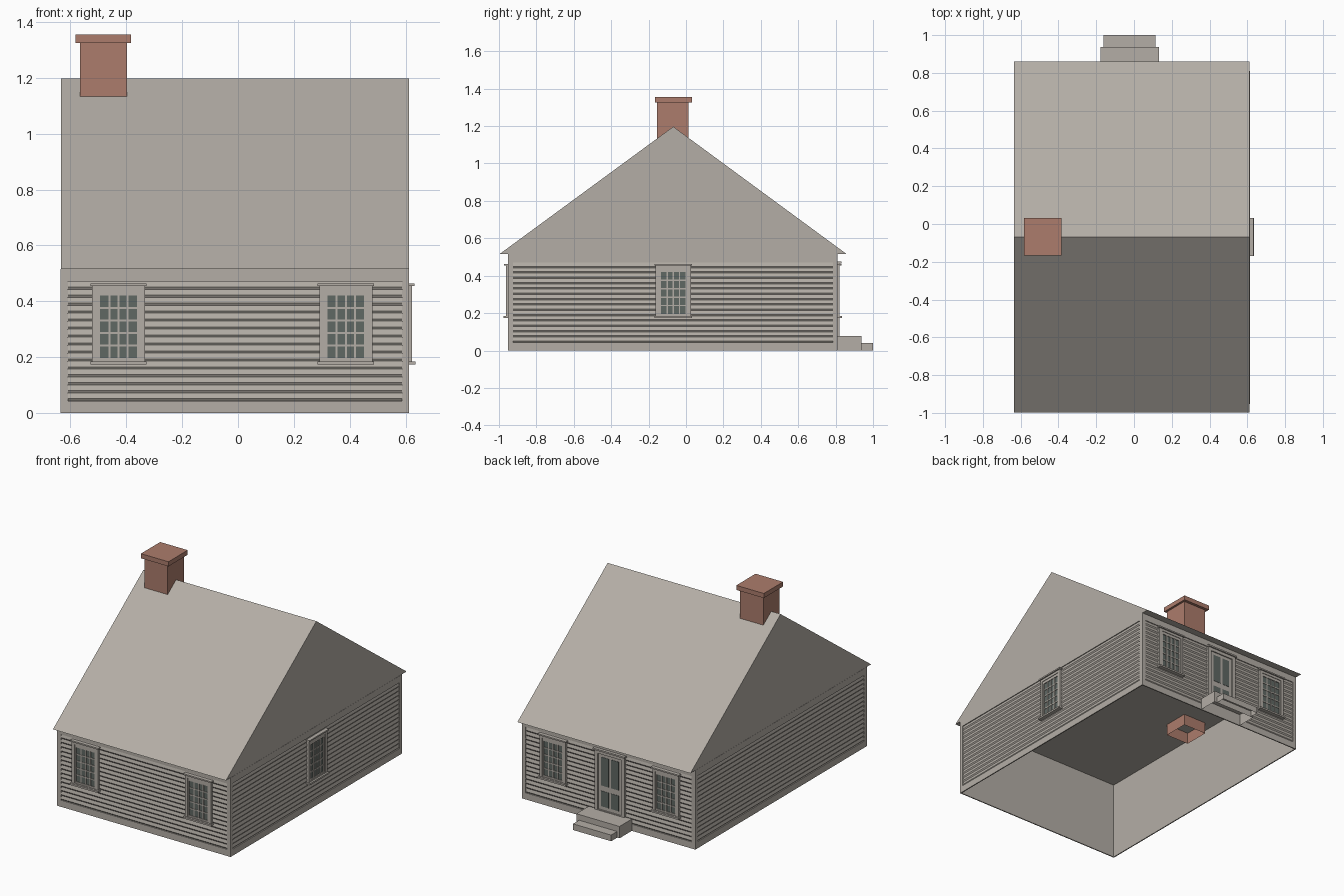
import bpy, bmesh

cube = bpy.data.objects.get("Cube")
if cube:
    bpy.data.objects.remove(cube, do_unlink=True)


def material(name, rgb):
    m = bpy.data.materials.new(name)
    m.use_nodes = True
    m.diffuse_color = (*rgb, 1)
    m.node_tree.nodes["Principled BSDF"].inputs["Base Color"].default_value = (*rgb, 1)
    return m


GREY = material("weathered_grey", (0.456, 0.423, 0.381))
BRICK = material("brick_red", (0.413, 0.202, 0.150))
GLASS = material("dark_glass", (0.117, 0.138, 0.127))

# Overall sizes
X0, X1, Y0, Y1 = -0.628, 0.606, -0.945, 0.804
EAVE, RIDGE, RIDGE_Y = 0.515, 1.197, -0.068
TRIM = 0.007

# Each wall maps (along, outward, up) to world space
WALLS = {
    "front": lambda u, v, z: (u, Y0 - v, z),
    "back": lambda u, v, z: (u, Y1 + v, z),
    "left": lambda u, v, z: (X1 + v, u, z),
    "right": lambda u, v, z: (X0 - v, u, z),
}


def world(u, v, z):
    return (u, v, z)


def prism(bm, profile, a, b, place):
    """Extrude an (outward, up) profile along a wall from a to b."""
    ends = [[bm.verts.new(place(u, v, z)) for v, z in profile] for u in (a, b)]
    n = len(profile)
    bm.faces.new(ends[0])
    bm.faces.new(ends[1][::-1])
    for i in range(n):
        j = (i + 1) % n
        bm.faces.new((ends[0][i], ends[1][i], ends[1][j], ends[0][j]))


def box(bm, u, v, z, place=world):
    prism(bm, [(v[0], z[0]), (v[1], z[0]), (v[1], z[1]), (v[0], z[1])], u[0], u[1], place)


def finish(bm, name, mat, open_bottom=False):
    bmesh.ops.recalc_face_normals(bm, faces=bm.faces)
    if open_bottom:
        low = [f for f in bm.faces if f.normal.z < -0.9]
        bmesh.ops.delete(bm, geom=low, context="FACES")
    mesh = bpy.data.meshes.new(name)
    bm.to_mesh(mesh)
    bm.free()
    mesh.materials.append(mat)
    ob = bpy.data.objects.new(name, mesh)
    bpy.context.scene.collection.objects.link(ob)
    return ob


# Wall shell, open below and above
bm = bmesh.new()
box(bm, (X0, X1), (Y0, Y1), (0, EAVE))
bmesh.ops.recalc_face_normals(bm, faces=bm.faces)
bmesh.ops.delete(bm, geom=[f for f in bm.faces if abs(f.normal.z) > 0.9], context="FACES")
finish(bm, "wall_shell", GREY)

# Clapboard siding and the boards framing it
SKIRT, FRIEZE, BOARDS, CORNER = 0.043, 0.471, 15, 0.019
for side, place in WALLS.items():
    a, b = (X0, X1) if side in ("front", "back") else (Y0, Y1)
    step = (FRIEZE - SKIRT) / BOARDS
    profile = [(0, SKIRT)]
    for i in range(BOARDS):
        z = SKIRT + i * step
        profile += [(TRIM - 0.001, z + 0.008), (0.001, z + step)]
    profile.append((0, FRIEZE))
    bm = bmesh.new()
    prism(bm, profile, a + CORNER, b - CORNER, place)
    finish(bm, side + "_siding", GREY)

    bm = bmesh.new()
    box(bm, (a - TRIM, b + TRIM), (0, TRIM), (0, SKIRT), place)
    box(bm, (a - TRIM, b + TRIM), (0, TRIM), (FRIEZE, EAVE), place)
    box(bm, (a - TRIM, a + CORNER), (0, TRIM), (SKIRT, FRIEZE), place)
    box(bm, (b - CORNER, b + TRIM), (0, TRIM), (SKIRT, FRIEZE), place)
    finish(bm, side + "_trim", GREY)

# Gabled roof with a flat soffit
bm = bmesh.new()
prism(bm, [(-0.998, EAVE), (0.86, EAVE), (RIDGE_Y, RIDGE)], -0.634, 0.612, world)
finish(bm, "roof", GREY)


def frame(bm, c, outer, inner, z, inner_z, v, place):
    """Rectangular frame around an opening centred on c."""
    box(bm, (c - outer, c - inner), v, z, place)
    box(bm, (c + inner, c + outer), v, z, place)
    box(bm, (c - inner, c + inner), v, (z[0], inner_z[0]), place)
    box(bm, (c - inner, c + inner), v, (inner_z[1], z[1]), place)


def window(name, c, place):
    half, z0, z1 = 0.066, 0.196, 0.420
    bm = bmesh.new()
    frame(bm, c, 0.095, 0.076, (0.182, 0.456), (0.186, 0.438), (0, 0.018), place)
    frame(bm, c, 0.076, half, (0.186, 0.438), (z0, z1), (0, 0.014), place)
    box(bm, (c - 0.101, c + 0.101), (0, 0.027), (0.454, 0.463), place)
    box(bm, (c - 0.101, c + 0.101), (0, 0.030), (0.173, 0.184), place)
    # Glazing bars
    cols, rows, bar = 4, 5, 0.0035
    for i in range(1, cols):
        u = c - half + 2 * half * i / cols
        box(bm, (u - bar, u + bar), (0.008, 0.013), (z0, z1), place)
    for i in range(1, rows):
        z = z0 + (z1 - z0) * i / rows
        box(bm, (c - half, c + half), (0.008, 0.0125), (z - bar, z + bar), place)
    finish(bm, name + "_frame", GREY)
    bm = bmesh.new()
    box(bm, (c - half, c + half), (0.004, 0.009), (z0, z1), place)
    finish(bm, name + "_glass", GLASS)


for side in ("front", "back"):
    window(side + "_right_window", -0.428, WALLS[side])
    window(side + "_left_window", 0.386, WALLS[side])
window("side_window", RIDGE_Y, WALLS["left"])

# Back door with four glazed panels
DOOR, back = -0.024, WALLS["back"]
bm = bmesh.new()
frame(bm, DOOR, 0.108, 0.084, (0.077, 0.468), (0.082, 0.445), (0, 0.018), back)
box(bm, (DOOR - 0.114, DOOR + 0.114), (0, 0.027), (0.466, 0.476), back)
box(bm, (DOOR - 0.084, DOOR + 0.084), (0, 0.011), (0.077, 0.445), back)
finish(bm, "door", GREY)
bm = bmesh.new()
for u in (DOOR - 0.036, DOOR + 0.036):
    for z in ((0.105, 0.205), (0.24, 0.425)):
        box(bm, (u - 0.027, u + 0.027), (0.008, 0.013), z, back)
finish(bm, "door_panes", GLASS)

# Door steps
bm = bmesh.new()
box(bm, (-0.178, 0.133), (Y1 + TRIM, 0.938), (0, 0.077))
finish(bm, "upper_step", GREY, open_bottom=True)
bm = bmesh.new()
box(bm, (-0.161, 0.113), (0.938, 1.0), (0, 0.04))
finish(bm, "lower_step", GREY, open_bottom=True)

# Chimney stack reaching below the ceiling, and its cap
bm = bmesh.new()
box(bm, (-0.566, -0.398), (-0.155, 0.013), (0.44, 1.33))
finish(bm, "chimney_stack", BRICK, open_bottom=True)
bm = bmesh.new()
box(bm, (-0.582, -0.384), (-0.167, 0.031), (1.325, 1.355))
finish(bm, "chimney_cap", BRICK)
